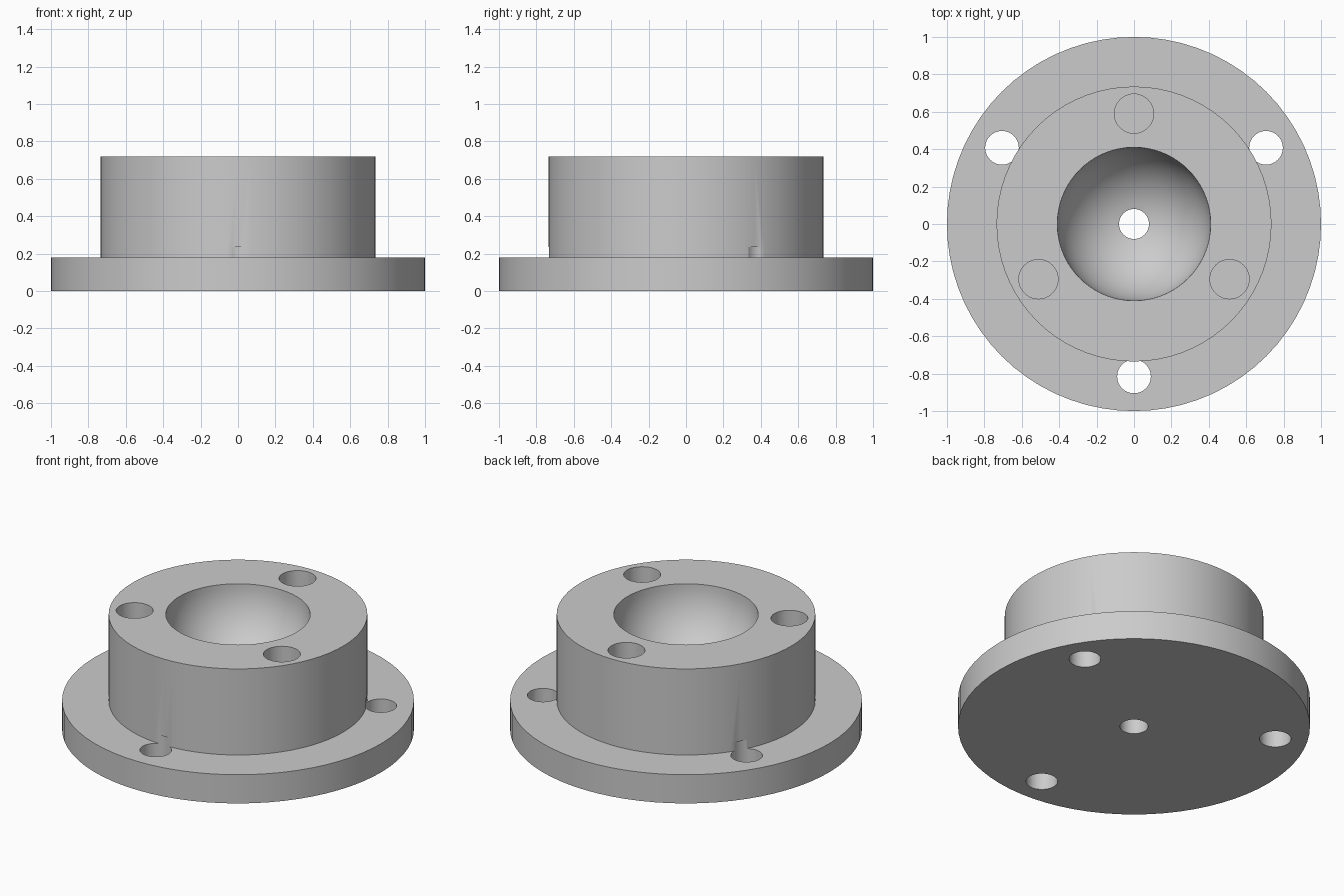
import bpy, bmesh, math
from mathutils import Matrix, Vector

default = bpy.data.objects.get("Cube")
if default:
    bpy.data.objects.remove(default, do_unlink=True)

FLANGE_R, FLANGE_H = 1.0, 0.18
HUB_R, HUB_H = 0.735, 0.72
BOWL_R, BORE_R = 0.41, 0.08
SEGMENTS = 72

# Single metal colour
grey = bpy.data.materials.new("light grey metal")
grey.use_nodes = True
colour = (0.6, 0.6, 0.6, 1)
grey.diffuse_color = colour
grey.node_tree.nodes["Principled BSDF"].inputs["Base Color"].default_value = colour


def make_object(name, bm):
    bmesh.ops.recalc_face_normals(bm, faces=bm.faces)
    mesh = bpy.data.meshes.new(name)
    bm.to_mesh(mesh)
    bm.free()
    obj = bpy.data.objects.new(name, mesh)
    bpy.context.collection.objects.link(obj)
    mesh.materials.append(grey)
    return obj


# Flanged hub: turned profile with a spherical bowl and a central bore
profile = [(BORE_R, 0), (FLANGE_R, 0), (FLANGE_R, FLANGE_H),
           (HUB_R, FLANGE_H), (HUB_R, HUB_H)]
last = math.acos(BORE_R / BOWL_R)
arc_steps = 16
for i in range(arc_steps + 1):
    a = last * i / arc_steps
    profile.append((BOWL_R * math.cos(a), HUB_H - BOWL_R * math.sin(a)))

bm = bmesh.new()
verts = [bm.verts.new((r, 0, z)) for r, z in profile]
edges = [bm.edges.new((v, verts[i - 1])) for i, v in enumerate(verts)]
bmesh.ops.spin(bm, geom=verts + edges, cent=(0, 0, 0), axis=(0, 0, 1),
               angle=math.tau, steps=SEGMENTS, use_merge=True)
bmesh.ops.remove_doubles(bm, verts=bm.verts, dist=0.0001)
body = make_object("flanged_hub", bm)


# Hole cutters: three of each kind, evenly spaced
def add_holes(bm, radius, ring, start, z0, z1):
    for i in range(3):
        a = math.radians(start + 120 * i)
        centre = Vector((ring * math.cos(a), ring * math.sin(a), (z0 + z1) / 2))
        bmesh.ops.create_cone(bm, cap_ends=True, segments=40, radius1=radius,
                              radius2=radius, depth=z1 - z0,
                              matrix=Matrix.Translation(centre))


bm = bmesh.new()
add_holes(bm, 0.09, 0.815, 30, -0.1, 0.235)             # flange bolt holes
add_holes(bm, 0.105, 0.59, 90, 0.36, HUB_H + 0.1)       # blind holes in the hub
cutter = make_object("hole_cutter", bm)
cutter.hide_render = True

# Drill the holes, then drop the cutter
cut = body.modifiers.new("holes", 'BOOLEAN')
cut.operation = 'DIFFERENCE'
cut.solver = 'EXACT'
cut.object = cutter
bpy.ops.object.select_all(action='DESELECT')
body.select_set(True)
bpy.context.view_layer.objects.active = body
bpy.ops.object.modifier_apply(modifier=cut.name)
bpy.data.objects.remove(cutter, do_unlink=True)
bpy.ops.object.shade_smooth_by_angle(angle=math.radians(30))
